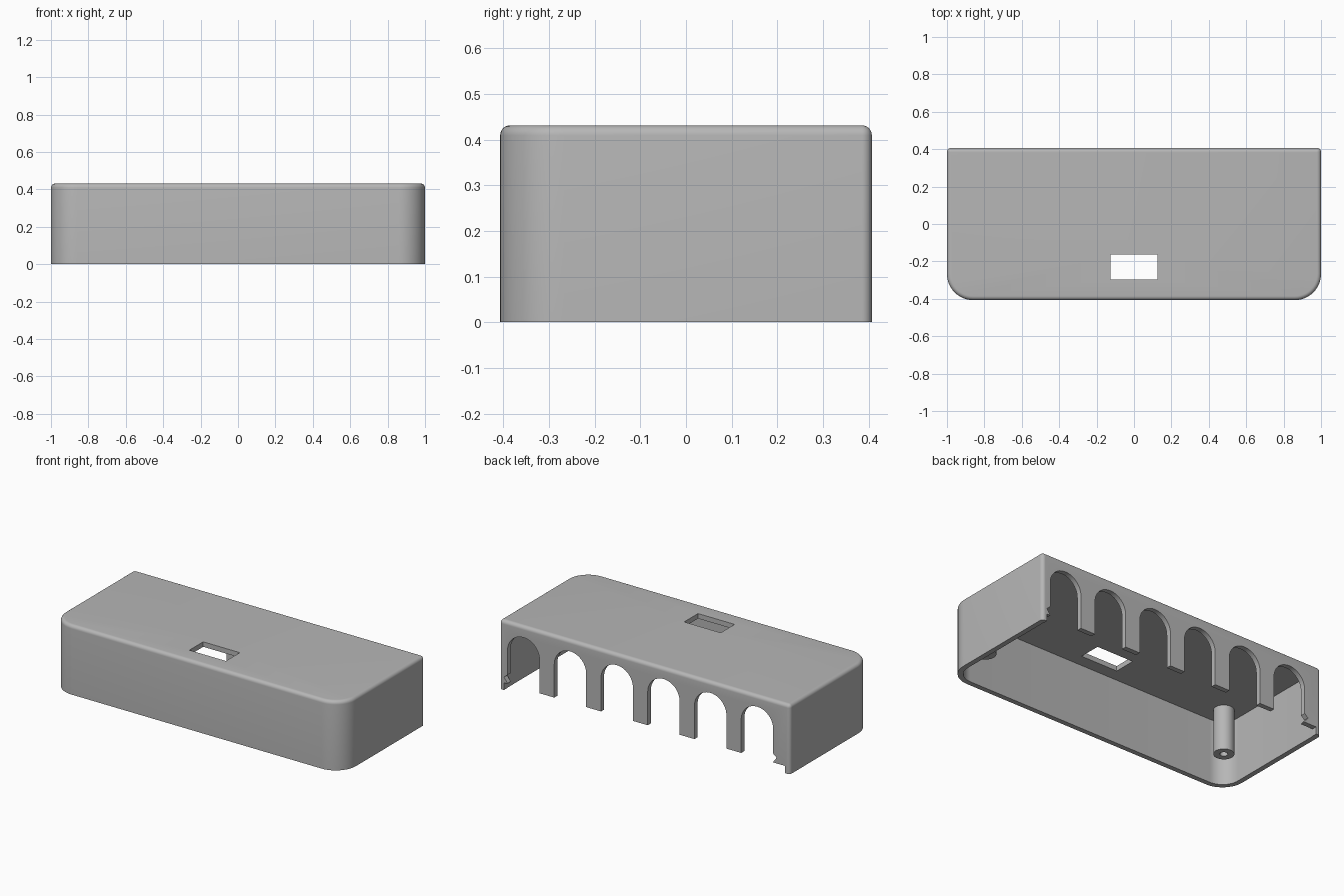
import bpy
import bmesh
from math import sin, cos, pi, radians

if "Cube" in bpy.data.objects:
    bpy.data.objects.remove(bpy.data.objects["Cube"], do_unlink=True)

HALF_X, HALF_Y, HEIGHT = 1.0, 0.407, 0.431
WALL, FILLET = 0.031, 0.022
FRONT_R = 0.14
ARCH_R, ARCH_TOP, ARCH_FIRST, ARCH_PITCH, ARCHES = 0.11, 0.362, 0.833, 0.3215, 6
LEG_BOTTOM = 0.045

grey = bpy.data.materials.new("plain grey")
grey.use_nodes = True
GREY = (0.47, 0.47, 0.47, 1)
grey.diffuse_color = GREY
grey.node_tree.nodes["Principled BSDF"].inputs["Base Color"].default_value = GREY


def loft(name, loops):
    """Skin a list of equal-length point loops and cap both ends."""
    bm = bmesh.new()
    rings = [[bm.verts.new(p) for p in loop] for loop in loops]
    n = len(rings[0])
    for a, b in zip(rings, rings[1:]):
        for i in range(n):
            j = (i + 1) % n
            bm.faces.new((a[i], a[j], b[j], b[i]))
    bm.faces.new(rings[0])
    bm.faces.new(rings[-1])
    bmesh.ops.recalc_face_normals(bm, faces=bm.faces)
    mesh = bpy.data.meshes.new(name)
    bm.to_mesh(mesh)
    bm.free()
    mesh.materials.append(grey)
    obj = bpy.data.objects.new(name, mesh)
    bpy.context.collection.objects.link(obj)
    return obj


def outline(inset, z, steps=12):
    """Plan of the case: large front corners, tight back corners."""
    pts = []
    for k, (sx, sy) in enumerate(((1, -1), (1, 1), (-1, 1), (-1, -1))):
        r = max((FRONT_R if sy < 0 else FILLET) - inset, 0.002)
        cx = sx * (HALF_X - inset - r)
        cy = sy * (HALF_Y - inset - r)
        for s in range(steps + 1):
            a = (k - 1) * pi / 2 + s / steps * pi / 2
            pts.append((cx + r * cos(a), cy + r * sin(a), z))
    return pts


def circle(r, z, x, y, n=40):
    return [(x + r * cos(2 * pi * i / n), y + r * sin(2 * pi * i / n), z)
            for i in range(n)]


def back_cutter(name, profile):
    """Push an x-z profile through the back wall."""
    return loft(name, [[(x, y, z) for x, z in profile]
                       for y in (HALF_Y - 0.08, HALF_Y + 0.1)])


def activate(obj):
    bpy.ops.object.select_all(action='DESELECT')
    obj.select_set(True)
    bpy.context.view_layer.objects.active = obj


def cut(obj, cutter):
    cutter.hide_render = True
    mod = obj.modifiers.new("cut", 'BOOLEAN')
    mod.operation = 'DIFFERENCE'
    mod.solver = 'EXACT'
    mod.object = cutter
    activate(obj)
    bpy.ops.object.modifier_apply(modifier=mod.name)
    bpy.data.objects.remove(cutter, do_unlink=True)


# Outer case with a rounded top edge
loops = [outline(0, 0)]
for s in range(7):
    a = s / 6 * pi / 2
    loops.append(outline(FILLET * (1 - cos(a)), HEIGHT - FILLET * (1 - sin(a))))
case = loft("case_shell", loops)

# Hollow interior, open underneath
cut(case, loft("cavity_cutter", [outline(WALL, -0.1), outline(WALL, HEIGHT - WALL)]))

# Window in the roof
window = [(-0.126, -0.298), (0.126, -0.298), (0.126, -0.162), (-0.126, -0.162)]
cut(case, loft("window_cutter", [[(x, y, z) for x, y in window]
                                 for z in (HEIGHT - 0.1, HEIGHT + 0.1)]))

# Cable arches along the back wall
for i in range(ARCHES):
    cx = ARCH_FIRST - i * ARCH_PITCH
    spring = ARCH_TOP - ARCH_R
    profile = [(cx - ARCH_R, -0.1), (cx + ARCH_R, -0.1)]
    profile += [(cx + ARCH_R * cos(pi * s / 24), spring + ARCH_R * sin(pi * s / 24))
                for s in range(25)]
    cut(case, back_cutter("arch_cutter", profile))

# Raised lower edge of the back wall
inner = HALF_X - WALL - 0.002
cut(case, back_cutter("lower_edge_cutter", [(-inner, -0.1), (inner, -0.1),
                                            (inner, LEG_BOTTOM), (-inner, LEG_BOTTOM)]))

# Small catch notches beside the end arches
ends = ((ARCH_FIRST + ARCH_R, 1),
        (ARCH_FIRST - (ARCHES - 1) * ARCH_PITCH - ARCH_R, -1))
for edge, side in ends:
    cut(case, back_cutter("notch_cutter", [
        (edge - side * 0.02, LEG_BOTTOM + 0.003), (edge, LEG_BOTTOM + 0.003),
        (edge + side * 0.024, 0.08), (edge, 0.1), (edge - side * 0.02, 0.1)]))

# Screw posts with blind holes in the front corners
parts = [case]
for side, label in ((1, "left"), (-1, "right")):
    x, y = side * 0.855, -0.25
    parts.append(loft(label + "_screw_post", [
        circle(0.058, HEIGHT - WALL + 0.005, x, y), circle(0.058, 0.121, x, y),
        circle(0.022, 0.121, x, y), circle(0.022, 0.36, x, y)]))

for part in parts:
    activate(part)
    bpy.ops.object.shade_smooth_by_angle(angle=radians(30))
